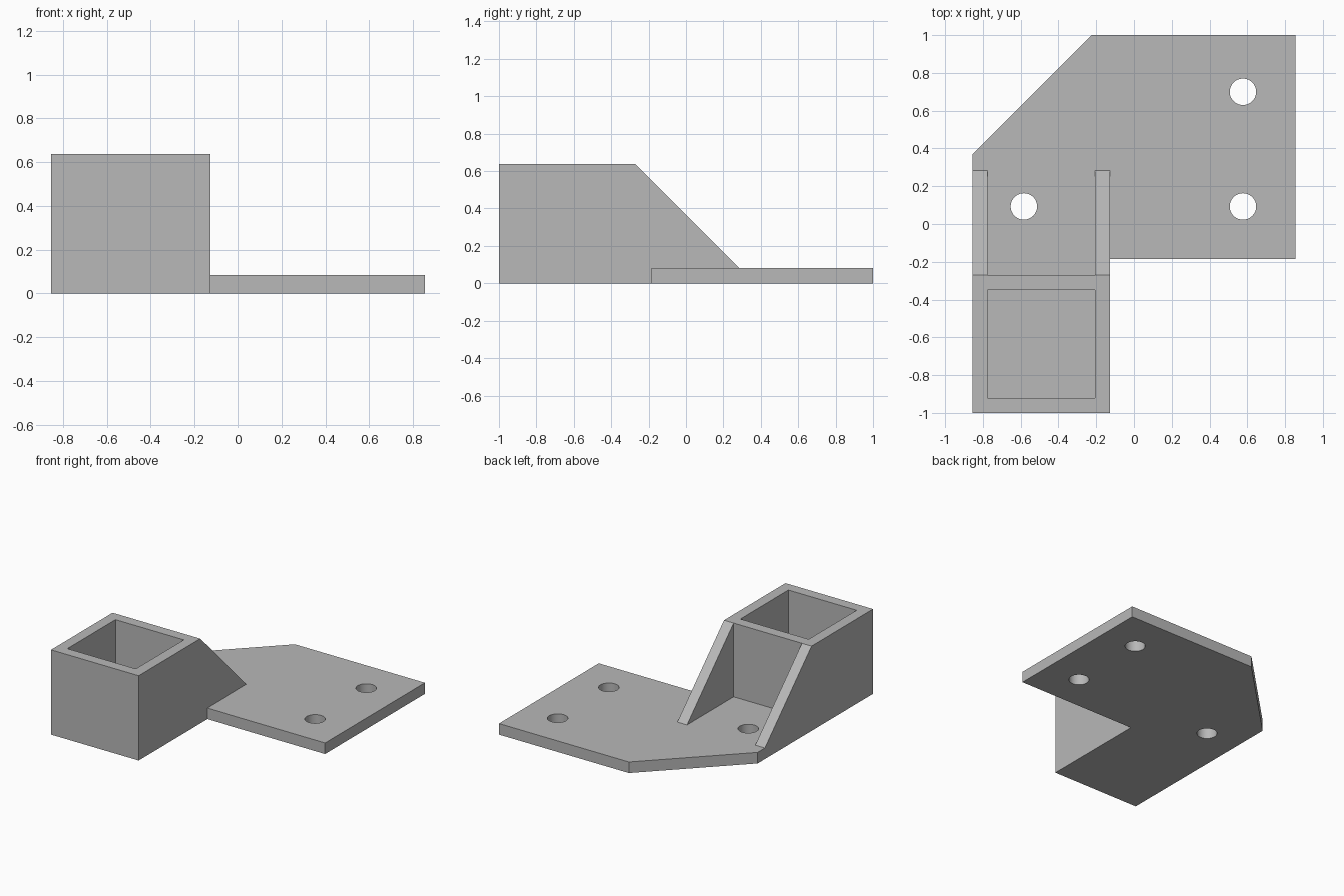
import bpy, bmesh, math
from mathutils import Vector

cube = bpy.data.objects.get("Cube")
if cube:
    bpy.data.objects.remove(cube, do_unlink=True)

# Main dimensions
LEFT, RIGHT = -0.855, 0.855
FRONT, BACK = -1.0, 1.0
SOCKET_X, SOCKET_Y = -0.127, -0.27
PLATE_FRONT = -0.185
WALL = 0.08
THICK, TOP = 0.083, 0.637
BURY = 0.04          # depth at which the socket is rooted inside the plate

gray = bpy.data.materials.new("light gray")
gray.use_nodes = True
COLOUR = (0.48, 0.48, 0.48, 1)
gray.diffuse_color = COLOUR
gray.node_tree.nodes["Principled BSDF"].inputs["Base Color"].default_value = COLOUR


def prism(name, points, direction):
    """Closed solid from a planar outline swept along a direction."""
    bm = bmesh.new()
    face = bm.faces.new([bm.verts.new(p) for p in points])
    swept = bmesh.ops.extrude_face_region(bm, geom=[face])["geom"]
    bmesh.ops.translate(bm, vec=Vector(direction),
                        verts=[v for v in swept if isinstance(v, bmesh.types.BMVert)])
    bmesh.ops.recalc_face_normals(bm, faces=bm.faces)
    mesh = bpy.data.meshes.new(name)
    bm.to_mesh(mesh)
    bm.free()
    mesh.materials.append(gray)
    obj = bpy.data.objects.new(name, mesh)
    bpy.context.collection.objects.link(obj)
    return obj


def block(name, x0, x1, y0, y1, z0, z1):
    outline = [(x0, y0, z0), (x1, y0, z0), (x1, y1, z0), (x0, y1, z0)]
    return prism(name, outline, (0, 0, z1 - z0))


def combine(target, tool, operation):
    """Apply a boolean and discard the tool."""
    mod = target.modifiers.new("combine", "BOOLEAN")
    mod.operation, mod.solver, mod.object = operation, "EXACT", tool
    bpy.context.view_layer.update()
    graph = bpy.context.evaluated_depsgraph_get()
    mesh = bpy.data.meshes.new_from_object(target.evaluated_get(graph))
    target.modifiers.clear()
    target.data = mesh
    bpy.data.objects.remove(tool, do_unlink=True)


# Flat mounting plate with a clipped corner and a tongue under the socket
outline = [(LEFT, FRONT), (SOCKET_X, FRONT), (SOCKET_X, PLATE_FRONT),
           (RIGHT, PLATE_FRONT), (RIGHT, BACK), (-0.225, BACK), (LEFT, 0.37)]
bracket = prism("corner_bracket", [(x, y, 0) for x, y in outline], (0, 0, THICK))

# Post socket with sloping side ribs, swept from its side profile
toe = SOCKET_Y + TOP - BURY
profile = [(FRONT, BURY), (toe, BURY), (SOCKET_Y, TOP), (FRONT, TOP)]
socket = prism("socket", [(LEFT, y, z) for y, z in profile], (SOCKET_X - LEFT, 0, 0))

# Hollow out the post pocket and the space between the ribs
inner = (LEFT + WALL, SOCKET_X - WALL)
for y0, y1 in ((FRONT + WALL, SOCKET_Y - WALL), (SOCKET_Y, BACK)):
    combine(socket, block("cutter", *inner, y0, y1, BURY + 0.02, 1), "DIFFERENCE")
combine(bracket, socket, "UNION")

# Screw holes
RADIUS, SIDES = 0.07, 48
for cx, cy in ((0.577, 0.70), (0.577, 0.093), (-0.583, 0.093)):
    ring = [(cx + RADIUS * math.cos(a), cy + RADIUS * math.sin(a), -0.1)
            for a in (math.tau * i / SIDES for i in range(SIDES))]
    combine(bracket, prism("drill", ring, (0, 0, 0.3)), "DIFFERENCE")

# Smooth the hole walls, keep every other edge sharp
bpy.ops.object.select_all(action="DESELECT")
bracket.select_set(True)
bpy.context.view_layer.objects.active = bracket
bpy.ops.object.shade_smooth_by_angle(angle=math.radians(30))
